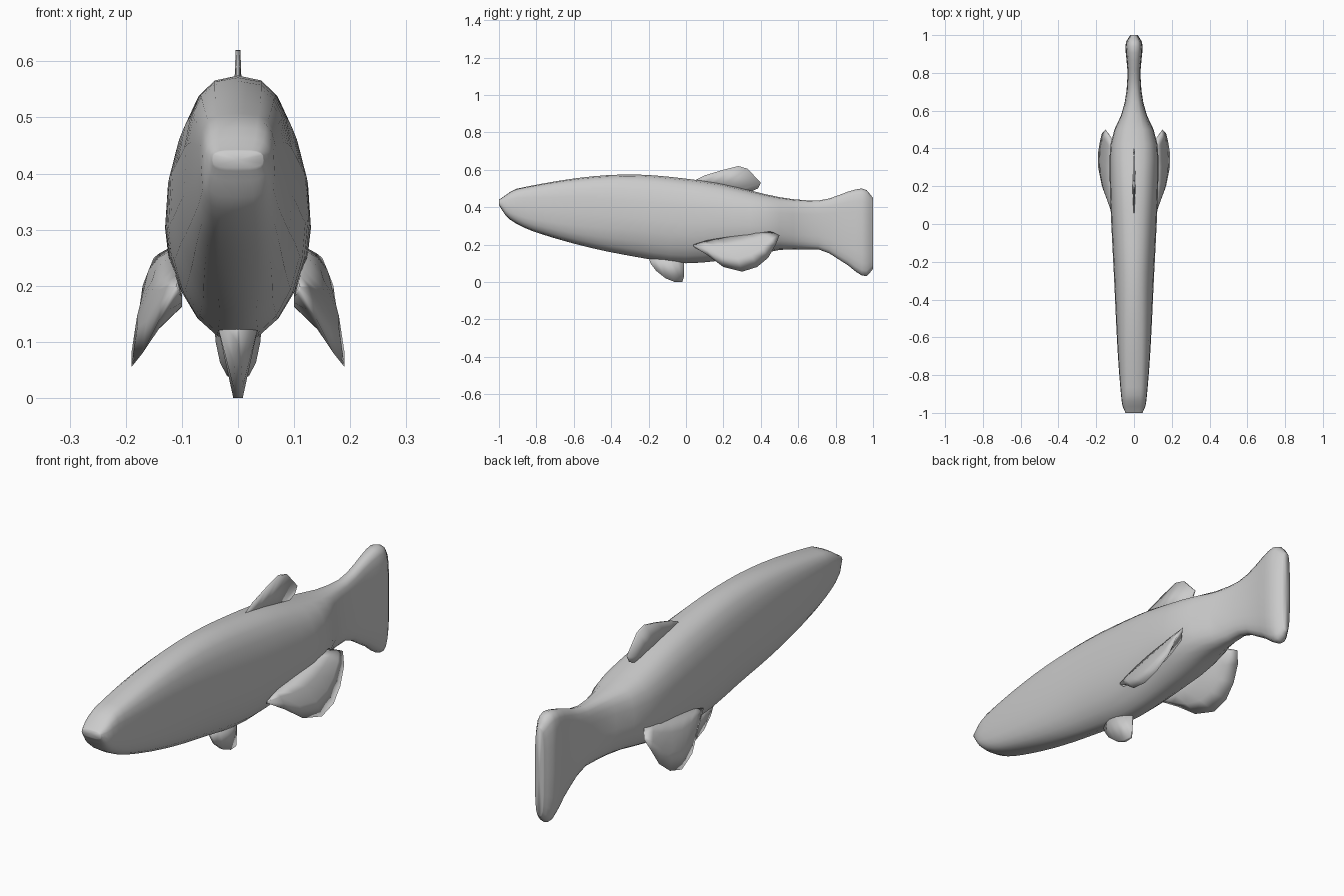
import bpy
import bmesh
from math import sin, cos, pi, copysign
from mathutils import Vector

old = bpy.data.objects.get("Cube")
if old:
    bpy.data.objects.remove(old, do_unlink=True)

grey = bpy.data.materials.new("plain grey")
grey.use_nodes = True
colour = (0.6, 0.6, 0.6, 1)
grey.diffuse_color = colour
grey.node_tree.nodes["Principled BSDF"].inputs["Base Color"].default_value = colour


def loft(name, rings):
    """Skin closed rings of points, cap both ends and shade smooth."""
    bm = bmesh.new()
    rows = [[bm.verts.new(point) for point in ring] for ring in rings]
    for near, far in zip(rows, rows[1:]):
        for i in range(len(near)):
            bm.faces.new((near[i - 1], near[i], far[i], far[i - 1]))
    for row in (rows[0], rows[-1]):
        centre = bm.verts.new(sum((v.co for v in row), Vector()) / len(row))
        for i in range(len(row)):
            bm.faces.new((row[i - 1], row[i], centre))
    bmesh.ops.recalc_face_normals(bm, faces=bm.faces)
    mesh = bpy.data.meshes.new(name)
    bm.to_mesh(mesh)
    bm.free()
    mesh.materials.append(grey)
    for face in mesh.polygons:
        face.use_smooth = True
    obj = bpy.data.objects.new(name, mesh)
    bpy.context.collection.objects.link(obj)


def smooth_value(keys, y):
    """Follow (y, value) keys with a curve that does not overshoot."""
    slopes = [(b[1] - a[1]) / (b[0] - a[0]) for a, b in zip(keys, keys[1:])]
    tangents = [slopes[0]]
    for before, after in zip(slopes, slopes[1:]):
        same_way = before * after > 0
        tangents.append(2 * before * after / (before + after) if same_way else 0)
    tangents.append(slopes[-1])
    index = 0
    while index < len(keys) - 2 and y > keys[index + 1][0]:
        index += 1
    (start, low), (end, high) = keys[index], keys[index + 1]
    span = end - start
    t = (y - start) / span
    ease = t * t * (3 - 2 * t)
    bend_in = t * (1 - t) ** 2 * span * tangents[index]
    bend_out = t * t * (t - 1) * span * tangents[index + 1]
    return low + (high - low) * ease + bend_in + bend_out


# Body and tail: back line, belly line and half width along the length
back = [(-1, .44), (-.9, .5), (-.3, .575), (.1, .54), (.6, .44),
        (.7, .435), (.95, .5), (1, .45)]
belly = [(-1, .41), (-.95, .34), (-.8, .265), (-.3, .14), (0, .1), (.3, .13),
         (.55, .175), (.7, .175), (.85, .1), (.96, .03), (1, .07)]
girth = [(-1, .045), (-.95, .064), (-.3, .105), (.35, .13), (.45, .12),
         (.6, .06), (.7, .04), (.8, .035), (.95, .046), (1, .02)]


def body_ring(y, sides=20):
    """Squarish above, keeled below, boxier towards the nose and tail."""
    top, bottom = smooth_value(back, y), smooth_value(belly, y)
    width = smooth_value(girth, y)
    boxy = min(max(abs(y) - .3, 0) / .6, 1)
    middle = bottom + (top - bottom) * .47
    ring = []
    for i in range(sides):
        s, c = sin(2 * pi * i / sides), cos(2 * pi * i / sides)
        power = 2 / (2.5 + boxy if c > 0 else 2 + boxy)
        height = top - middle if c > 0 else middle - bottom
        ring.append((copysign(abs(s) ** power, s) * width, y,
                     middle + copysign(abs(c) ** power, c) * height))
    return ring


count = 36
stations = [-cos(pi * i / count) for i in range(count + 1)]
loft("body_and_tail", [body_ring(y) for y in stations])


def side_ring(tip, t, side):
    """Cupped wedge from the flank out to one point of the fin's edge."""
    swell = sin(pi * t)
    upper = Vector((.11, .04, .2)).lerp(Vector((.115, .45, .27)), t)
    lower = Vector((.1, .05, .18)).lerp(Vector((.1, .43, .23)), t)
    upper.z += swell * .02
    lower.z -= swell * .04
    bulge = Vector((.012, 0, .012)) * (swell + .1)
    ring = [upper, upper.lerp(tip, .35) + bulge, upper.lerp(tip, .7) + bulge,
            tip, tip.lerp(lower, .5) + bulge * .4, lower]
    return [(side * p.x, p.y, p.z) for p in ring]


# Side fins, swept out, down and back
fin_edge = [(.11, .04, .19), (.14, .12, .14), (.17, .2, .08), (.19, .3, .055),
            (.19, .38, .08), (.18, .44, .13), (.17, .48, .2), (.15, .5, .25)]
for label, side in (("left", 1), ("right", -1)):
    loft(label + "_side_fin",
         [side_ring(Vector(tip), i / (len(fin_edge) - 1), side)
          for i, tip in enumerate(fin_edge)])


def centre_fin(name, root_start, root_end, edge, root_width, edge_width):
    """Upright wedge between a straight root and a free edge of (y, z) points."""
    rings = []
    for i, (y, z) in enumerate(edge):
        t = i / (len(edge) - 1)
        root = Vector(root_start).lerp(Vector(root_end), t)
        swell = sin(pi * t) + .1
        wide, thin = root_width * swell, edge_width * swell
        rings.append([(wide, root.x, root.y), (thin, y, z),
                      (-thin, y, z), (-wide, root.x, root.y)])
    loft(name, rings)


# Back fin with a swept, hooked rear edge
centre_fin("back_fin", (.02, .52), (.34, .46),
           [(.03, .535), (.1, .57), (.2, .6), (.28, .62), (.33, .605),
            (.4, .53), (.385, .5), (.34, .48)], .008, .004)

# Belly fin
centre_fin("belly_fin", (-.2, .13), (-.01, .13),
           [(-.19, .1), (-.16, .06), (-.11, .02), (-.06, 0), (-.02, 0),
            (-.01, .03)], .035, .008)
